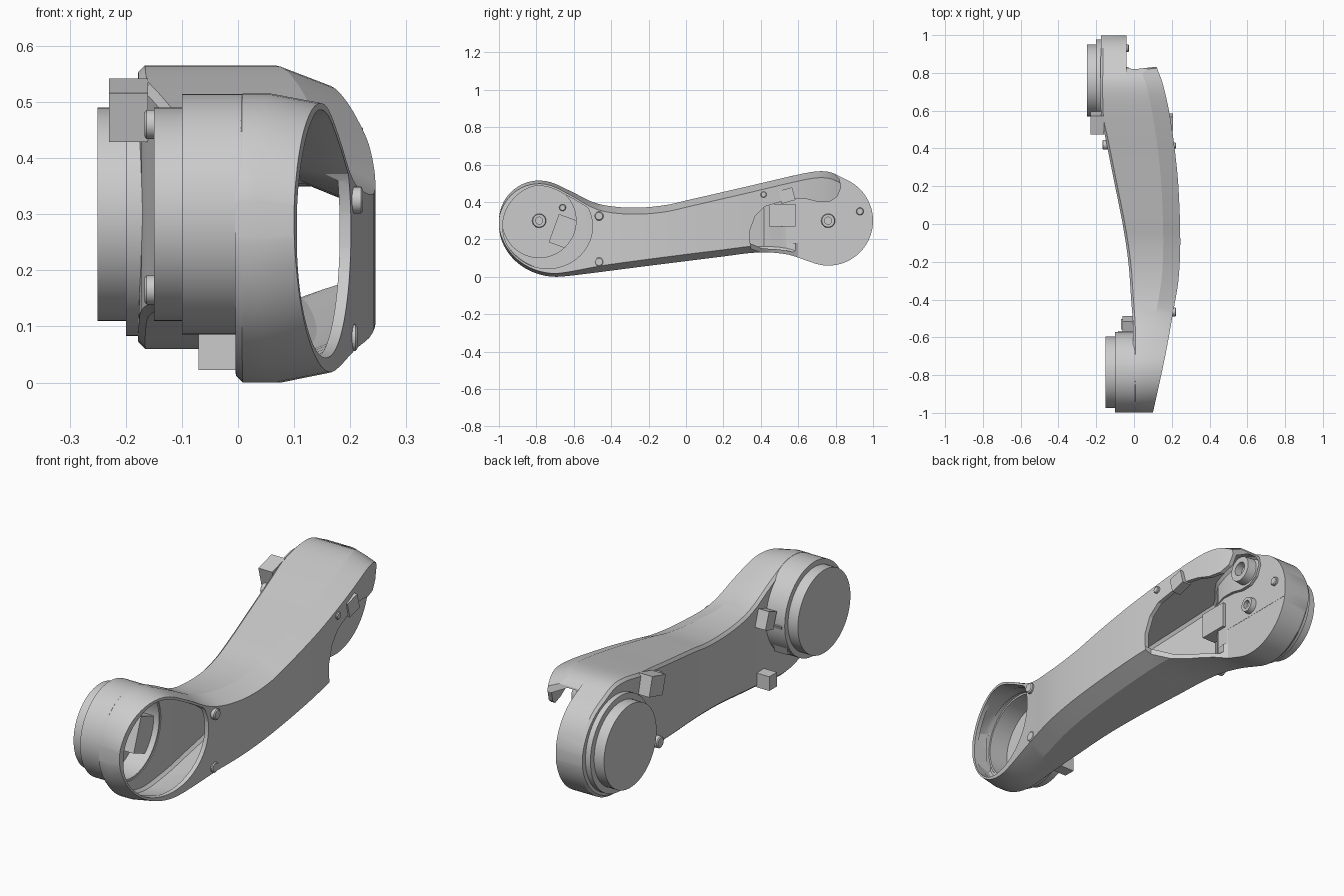
import bpy, bmesh, math
from mathutils import Matrix

if "Cube" in bpy.data.objects:
    bpy.data.objects.remove(bpy.data.objects["Cube"])

LEFT, RIGHT = (-0.785, 0.30), (0.76, 0.30)   # joint axes (y, z)


def curve(pts):
    """Smooth interpolation through (y, value) points."""
    def slope(i):
        a, b = pts[max(i - 1, 0)], pts[min(i + 1, len(pts) - 1)]
        return (b[1] - a[1]) / (b[0] - a[0])

    def f(y):
        y = min(max(y, pts[0][0]), pts[-1][0])
        i = 0
        while i < len(pts) - 2 and y > pts[i + 1][0]:
            i += 1
        (a, p), (b, q) = pts[i], pts[i + 1]
        h = b - a
        t = (y - a) / h
        return (p * (2*t**3 - 3*t*t + 1) + slope(i) * h * (t**3 - 2*t*t + t)
                + q * (3*t*t - 2*t**3) + slope(i + 1) * h * (t**3 - t*t))
    return f


def arc(y, c, r):
    return math.sqrt(max(0, 1 - ((y - c) / r) ** 2))


top_mid = curve([(-.7, .498), (-.6, .45), (-.5, .40), (-.4, .377), (-.25, .37), (-.1, .385),
                 (0, .408), (.3, .477), (.63, .553), (.72, .565), (.78, .557), (.85, .522)])
low_mid = curve([(-.68, .0), (-.6, .008), (-.2, .059), (.2, .109), (.35, .128),
                 (.45, .13), (.55, .118), (.65, .085), (.7, .0676)])
x_right = curve([(-1, .10), (-.7, .165), (-.45, .21), (-.3, .235), (-.1, .245), (.2, .235),
                 (.4, .215), (.6, .185), (.75, .15), (.83, .12), (1, .06)])
x_left = curve([(-1, -.005), (-.55, -.005), (-.4, -.015), (-.2, -.03), (0, -.06),
                (.2, -.10), (.45, -.15), (.58, -.175), (1, -.175)])
x_floor = curve([(-1, -.2), (.3, -.2), (.42, -.13), (.55, -.035), (1, -.035)])
drop = curve([(-1, .018), (-.7, .018), (-.4, .034), (1, .034)])


def z_top(y):
    if y < -.7:
        return .30 + .215 * arc(y, -.785, .215)
    return .30 + .24 * arc(y, .76, .24) if y > .85 else top_mid(y)


def z_low(y):
    if y < -.68:
        return .28 - .28 * arc(y, -.69, .31)
    return .30 - .24 * arc(y, .76, .24) if y > .7 else low_mid(y)


def finish(name, bm, smooth=20):
    bmesh.ops.recalc_face_normals(bm, faces=bm.faces[:])
    me = bpy.data.meshes.new(name)
    bm.to_mesh(me)
    bm.free()
    ob = bpy.data.objects.new(name, me)
    bpy.context.collection.objects.link(ob)
    if smooth:
        shade(ob, smooth)
    return ob


def shade(ob, angle):
    bpy.ops.object.select_all(action='DESELECT')
    ob.select_set(True)
    bpy.context.view_layer.objects.active = ob
    bpy.ops.object.shade_smooth_by_angle(angle=math.radians(angle))


def skin(bm, rings):
    rings = [[bm.verts.new(p) for p in r] for r in rings]
    n = len(rings[0])
    for a, b in zip(rings, rings[1:]):
        for i in range(n):
            bm.faces.new((a[i], a[(i + 1) % n], b[(i + 1) % n], b[i]))
    bm.faces.new(rings[0])
    bm.faces.new(rings[-1])


def loft(name, y0, y1, section, n=70):
    """Skin chamfered sections; section(y) -> x0, x1, z0, z1, chamfer width, chamfer drop."""
    rings = []
    for i in range(n + 1):
        y = (y0 + y1) / 2 - (y1 - y0) / 2 * math.cos(math.pi * i / n)
        a, b, lo, hi, c, d = section(y)
        k = min(1, (hi - lo) / .2)
        c, d, e = min(c, (b - a) * .6), d * k, .012 * k
        rings.append([(x, y, z) for x, z in (
            (a, lo + e), (a + e, lo), (b - c, lo), (b, lo + d),
            (b, hi - d), (b - c, hi), (a + e, hi), (a, hi - e))])
    bm = bmesh.new()
    skin(bm, rings)
    return finish(name, bm, 0)


def prism(name, pts, axis, a, b):
    put = (lambda p, t: (t, *p)) if axis == 'X' else (lambda p, t: (*p, t))
    bm = bmesh.new()
    skin(bm, [[put(p, t) for p in pts] for t in (a, b)])
    return finish(name, bm, 0)


def lathe(name, centre, profile, seg=72, smooth=30):
    """Revolve (x, radius) points about an axis parallel to x."""
    bm = bmesh.new()
    skin(bm, [[(x, centre[0] + r * math.cos(2 * math.pi * i / seg),
                centre[1] + r * math.sin(2 * math.pi * i / seg)) for i in range(seg)]
              for x, r in profile])
    return finish(name, bm, smooth)


def box(name, loc, size, tilt=0):
    bm = bmesh.new()
    bmesh.ops.create_cube(bm, size=1, matrix=Matrix.Translation(loc)
                          @ Matrix.Rotation(math.radians(tilt), 4, 'X')
                          @ Matrix.Diagonal((*size, 1)))
    return finish(name, bm, 0)


# Arm shell: outer skin, then hollow and openings cut from it
T = .02
shell = loft('arm_shell', -.999, .999,
             lambda y: (x_left(y), x_right(y), z_low(y), z_top(y), .09, drop(y)))
hollow = loft('hollow_cutter', -.975, .88,
              lambda y: (max(x_left(y) + T, x_floor(y)), x_right(y) - T,
                         z_low(y) + T, z_top(y) - T, .085, drop(y)), 60)


def mouth(y):
    s = .226 * arc(y, -.74, .24)
    rim = drop(y) + .012
    return .03, .5, max(z_low(y) + rim, .27 - s), min(z_top(y) - rim, .27 + s), .01, .001


cutters = [
    hollow,
    loft('front_mouth_cutter', -.978, -.502, mouth, 40),
    lathe('front_cup_cutter', LEFT, [(-.1, .205), (.035, .205)], smooth=0),
    prism('rear_side_cutter', [(.34, .18), (.342, .25), (.37, .325), (.42, .375), (.5, .40),
                               (.58, .42), (.65, .415), (.71, .40), (.77, .402), (.81, .43),
                               (.83, .48), (.82, .525), (.79, .555), (.775, .65),
                               (1.1, .65), (1.1, .18)], 'X', -.04, .5),
    prism('rear_low_cutter', [(.5, .345), (.19, .345), (.06, .45), (-.041, .60),
                              (-.041, 1.1), (.5, 1.1)], 'Z', -.1, .25),
]
bpy.context.view_layer.objects.active = shell
for c in cutters:
    c.hide_render = True
    m = shell.modifiers.new('cut', 'BOOLEAN')
    m.operation, m.solver, m.object = 'DIFFERENCE', 'EXACT', c
    bpy.ops.object.modifier_apply(modifier=m.name)
for c in cutters:
    bpy.data.objects.remove(c)
shade(shell, 18)

# Joint housings at both ends
lathe('front_joint_cup', LEFT, [(-.15, .001), (-.15, .19), (-.10, .19), (-.10, .214), (.012, .214),
                                (.012, .197), (-.085, .197), (-.085, .001)])
lathe('rear_joint_cap', RIGHT, [(-.25, .001), (-.25, .19), (-.20, .19), (-.20, .217),
                                (-.165, .217), (-.165, .001)])

# Hollow bosses on the joint floors and inside the rear lobe
for name, c, x, r, h in (('front_boss', LEFT, -.09, .038, .03), ('rear_boss', RIGHT, -.045, .038, .03),
                         ('lobe_boss', (.75, .475), -.045, .065, .06)):
    lathe(name, c, [(x, r), (x + h, r * .9), (x + h, r * .5), (x + h * .4, r * .5)], 32)

# Screw heads
for i, (x, y, z, r) in enumerate(((.205, -.465, .325, .024), (.195, -.465, .08, .024),
                                  (.205, .415, .44, .016), (-.155, .42, .46, .026),
                                  (-.155, .42, .165, .026), (-.045, .93, .35, .02),
                                  (-.085, -.66, .37, .018))):
    lathe(f'screw_head_{i + 1}', (y, z), [(x - .012, r), (x + .014, r), (x + .018, r * .8)]
          if x > -.1 else [(x + .02, r), (x - .008, r), (x - .012, r * .8)], 24)

# Cable clips
box('front_inner_clip', (-.05, -.65, .24), (.07, .12, .16), -20)
box('front_lower_clip', (-.035, -.53, .055), (.07, .055, .065))
box('front_upper_clip', (-.03, -.53, .33), (.06, .06, .08), 20)
box('rear_inner_clip', (-.06, .515, .33), (.07, .14, .12))
box('rear_outer_clip', (.185, .54, .435), (.045, .075, .07), 15)
box('rear_back_clip', (-.195, .535, .485), (.07, .10, .09), 15)
